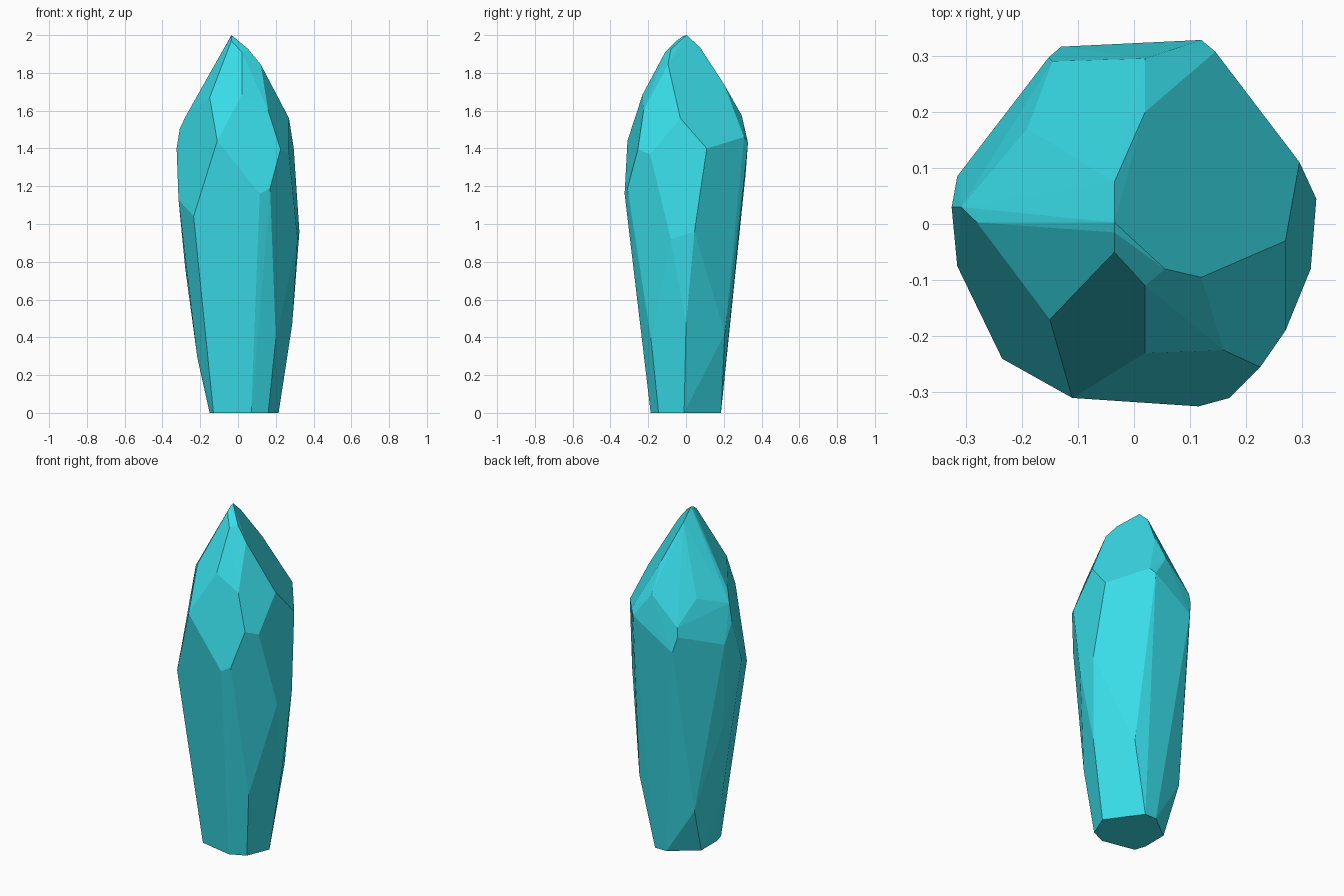
import bpy, bmesh
from math import radians

# Rings of corner points (x, y, z), from the base to the tip
base = [(x, y, 0) for x, y in ((-.15, -.08), (-.13, -.146), (.07, -.187), (.16, -.145),
                               (.215, -.01), (.075, .185), (0, .185), (-.15, .07))]
lower = [(.2, -.185, .39), (.287, 0, .47), (.195, .135, .44), (.165, .205, .42),
         (-.175, .17, .28), (-.215, -.03, .29), (-.28, .045, .77)]
belly = [(-.315, -.075, 1.13), (-.235, -.24, 1.04), (.115, -.325, 1.16), (.17, -.31, 1.19),
         (.315, -.08, .92), (.325, .045, .96)]
shoulder = [(-.325, .03, 1.4), (-.315, .085, 1.28), (-.152, .297, 1.36), (-.13, .316, 1.27),
            (.12, .328, 1.43), (.145, .307, 1.46), (.295, .11, 1.4), (.27, -.19, 1.37),
            (.225, -.255, 1.395), (-.11, -.31, 1.44)]
crown = [(-.28, .003, 1.565), (-.308, .03, 1.505), (-.19, .17, 1.555), (-.145, .29, 1.415),
         (.02, .295, 1.575), (.02, .2, 1.742), (.27, -.03, 1.56), (.16, -.225, 1.6),
         (.02, -.23, 1.685), (-.15, -.17, 1.67)]
tip = [(-.035, .003, 2), (-.035, .075, 1.934), (-.035, -.015, 1.995), (-.035, -.05, 1.97),
       (.02, -.11, 1.91), (.055, -.08, 1.925), (.12, -.095, 1.845)]

# Crystal: convex skin around the rings, with nearly coplanar triangles merged
bm = bmesh.new()
for ring in (base, lower, belly, shoulder, crown, tip):
    for p in ring:
        bm.verts.new(p)
hull = bmesh.ops.convex_hull(bm, input=bm.verts)
loose = [v for v in bm.verts if not v.link_faces]
bmesh.ops.delete(bm, geom=loose, context='VERTS')
bmesh.ops.dissolve_limit(bm, angle_limit=radians(3), verts=bm.verts, edges=bm.edges)
bmesh.ops.recalc_face_normals(bm, faces=bm.faces)

mesh = bpy.data.meshes.new("crystal")
bm.to_mesh(mesh)
bm.free()
crystal = bpy.data.objects.new("crystal", mesh)
bpy.context.collection.objects.link(crystal)

# Cyan crystal colour
mat = bpy.data.materials.new("cyan_crystal")
mat.diffuse_color = (.04, .72, .81, 1)
mesh.materials.append(mat)
